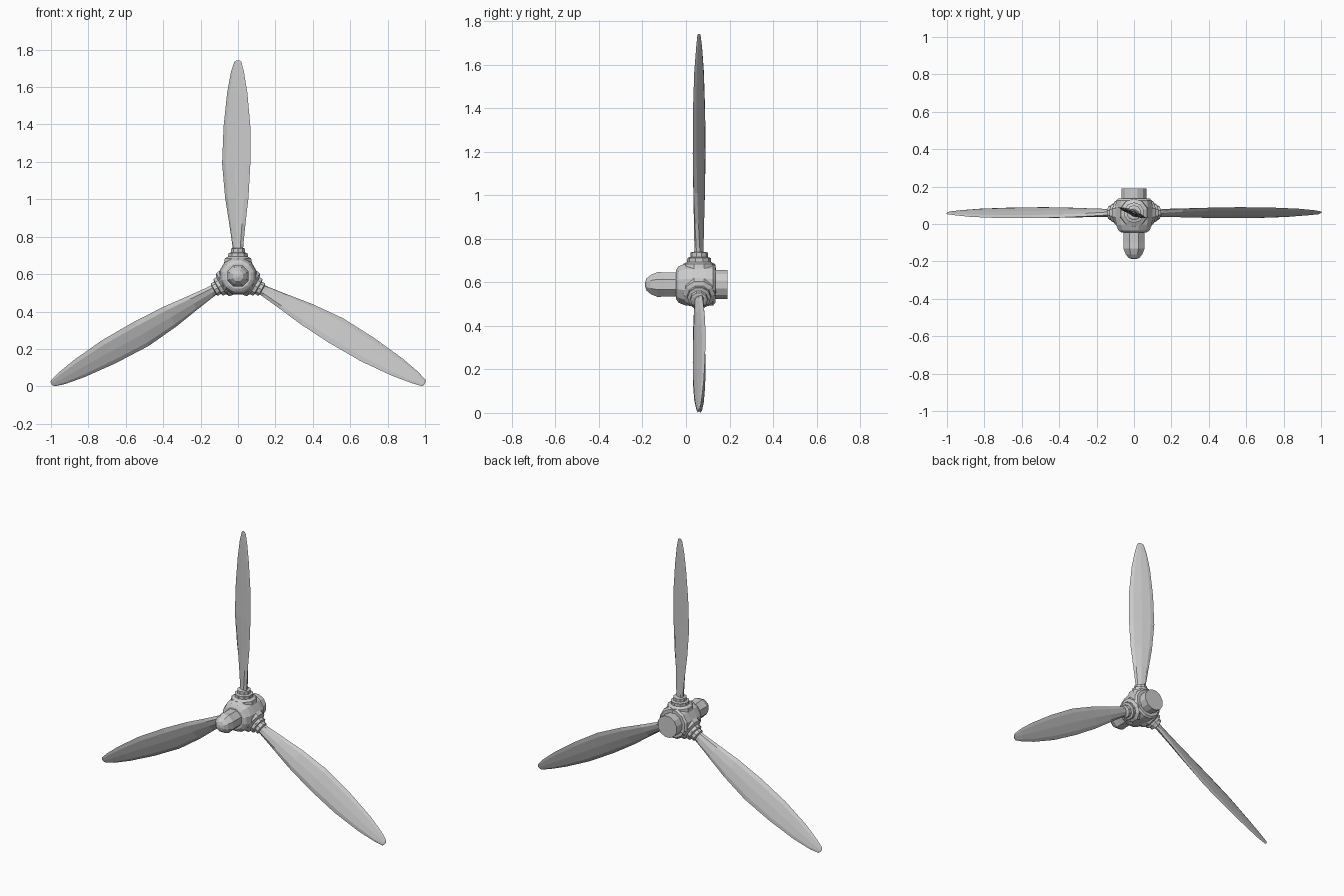
import bpy, bmesh, math
from mathutils import Matrix, Vector

if "Cube" in bpy.data.objects:
    bpy.data.objects.remove(bpy.data.objects["Cube"])

HUB_Z = 0.59      # height of the propeller axis
BLADE_Y = 0.06    # plane of the blades


def finish(name, bm):
    bmesh.ops.recalc_face_normals(bm, faces=bm.faces)
    me = bpy.data.meshes.new(name)
    bm.to_mesh(me)
    bm.free()
    ob = bpy.data.objects.new(name, me)
    bpy.context.collection.objects.link(ob)
    return ob


def loft(name, rings, matrix):
    """Skin a list of equal-length point rings and cap both ends."""
    bm = bmesh.new()
    loops = [[bm.verts.new(matrix @ Vector(p)) for p in r] for r in rings]
    n = len(loops[0])
    for a, b in zip(loops, loops[1:]):
        for i in range(n):
            j = (i + 1) % n
            bm.faces.new((a[i], a[j], b[j], b[i]))
    bm.faces.new(loops[0])
    bm.faces.new(loops[-1])
    return finish(name, bm)


def lathe(name, profile, sides, matrix):
    """Turn (radius, height) pairs around local z, flat side on the axes."""
    angles = [(i + 0.5) * math.tau / sides for i in range(sides)]
    rings = [[(r * math.cos(a), r * math.sin(a), h) for a in angles] for r, h in profile]
    return loft(name, rings, matrix)


# Hub parts turned around the y axis (local z becomes +y)
axis = Matrix.Translation((0, 0, HUB_Z)) @ Matrix.Rotation(math.radians(-90), 4, 'X')
lathe("spinner_nose", [(0.010, -0.188), (0.030, -0.182), (0.048, -0.162), (0.062, -0.13),
                       (0.060, -0.10), (0.060, -0.03)], 8, axis)
lathe("hub_body", [(0.070, -0.045), (0.086, -0.035), (0.099, -0.005), (0.103, 0.03),
                   (0.103, 0.09), (0.099, 0.125), (0.088, 0.135)], 12, axis)
lathe("rear_shaft", [(0.069, 0.12), (0.069, 0.19)], 12, axis)

# Blade stations: radius, left edge x, right edge x, left edge y, right edge y, half thickness
stations = [
    (0.12, -0.026, 0.026, 0.010, -0.010, 0.022),
    (0.17, -0.031, 0.029, 0.015, -0.013, 0.018),
    (0.28, -0.047, 0.040, 0.021, -0.019, 0.015),
    (0.42, -0.069, 0.056, 0.027, -0.025, 0.013),
    (0.60, -0.085, 0.066, 0.030, -0.029, 0.012),
    (0.80, -0.077, 0.066, 0.028, -0.028, 0.010),
    (0.98, -0.058, 0.050, 0.022, -0.022, 0.008),
    (1.09, -0.038, 0.032, 0.014, -0.013, 0.006),
    (1.145, -0.020, 0.018, 0.007, -0.007, 0.004),
    (1.152, -0.009, 0.009, 0.003, -0.003, 0.003),
]
# Aerofoil: fraction along the chord, thickness factor
section = [(0, 0), (0.15, -0.7), (0.5, -1), (0.84, -0.8), (1, 0), (0.84, 0.7), (0.5, 0.9), (0.15, 0.6)]


def blade_ring(r, xl, xr, yl, yr, t):
    chord = Vector((xr - xl, yr - yl))
    normal = Vector((-chord.y, chord.x)).normalized()
    pts = []
    for f, k in section:
        p = Vector((xl, yl)) + chord * f + normal * (t * k)
        pts.append((p.x, p.y, r))
    return pts


# Three blades with their stepped root collars
for i in range(3):
    m = Matrix.Translation((0, BLADE_Y, HUB_Z)) @ Matrix.Rotation(i * math.tau / 3, 4, 'Y')
    loft(f"blade_{i + 1}", [blade_ring(*s) for s in stations], m)
    lathe(f"blade_socket_{i + 1}", [(0.080, 0.06), (0.074, 0.094), (0.055, 0.104),
                                    (0.055, 0.115)], 10, m)
    lathe(f"blade_collar_{i + 1}", [(0.054, 0.10), (0.054, 0.122), (0.040, 0.126),
                                    (0.040, 0.146), (0.030, 0.150)], 10, m)
